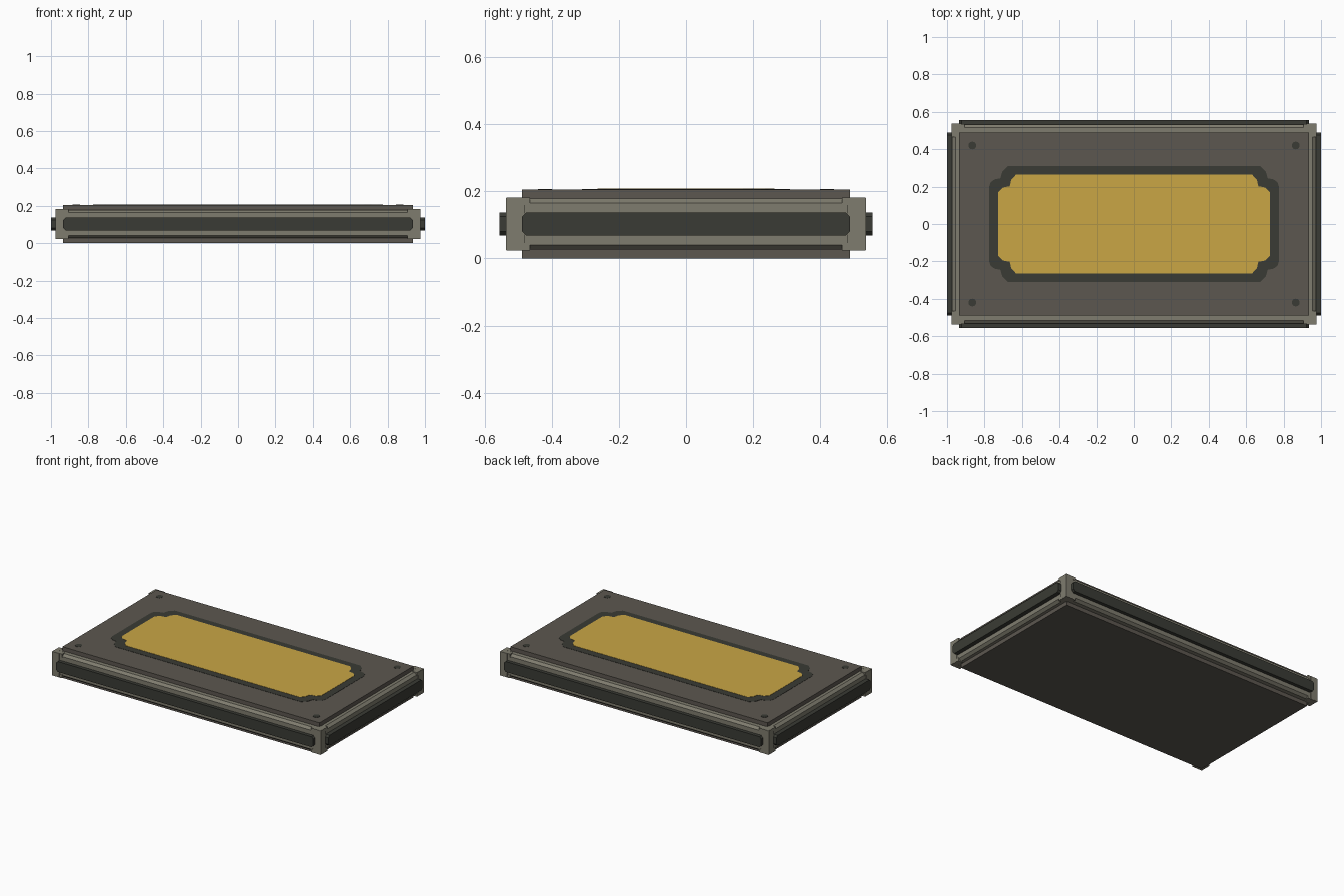
import bpy, bmesh, math
from mathutils import Vector

if "Cube" in bpy.data.objects:
    bpy.data.objects.remove(bpy.data.objects["Cube"])

ZM = 0.1025  # mid height of the slab


def mat(name, c):
    m = bpy.data.materials.new(name)
    m.diffuse_color = (*c, 1)
    m.use_nodes = True
    m.node_tree.nodes["Principled BSDF"].inputs["Base Color"].default_value = m.diffuse_color
    return m


BROWN = mat("brown grey", (0.107, 0.095, 0.079))
OLIVE = mat("olive grey", (0.212, 0.202, 0.157))
DARK = mat("dark green grey", (0.042, 0.044, 0.035))
GOLD = mat("gold", (0.585, 0.38, 0.06))


def finish(name, bm, m):
    bmesh.ops.recalc_face_normals(bm, faces=bm.faces)
    me = bpy.data.meshes.new(name)
    bm.to_mesh(me)
    bm.free()
    me.materials.append(m)
    ob = bpy.data.objects.new(name, me)
    bpy.context.collection.objects.link(ob)
    return ob


def add_box(bm, lo, hi):
    lo, hi = [min(a, b) for a, b in zip(lo, hi)], [max(a, b) for a, b in zip(lo, hi)]
    vs = bmesh.ops.create_cube(bm, size=1)["verts"]
    for v in vs:
        v.co = Vector([(h + l) / 2 + c * (h - l) for l, h, c in zip(lo, hi, v.co)])


def prism(bm, pts, vec):
    f = bm.faces.new([bm.verts.new(p) for p in pts])
    r = bmesh.ops.extrude_face_region(bm, geom=[f], use_keep_orig=True)
    bmesh.ops.translate(bm, vec=vec, verts=[g for g in r["geom"] if isinstance(g, bmesh.types.BMVert)])


def mirrored(quarter):
    q, r = quarter, quarter[::-1]
    return ([(x, y) for x, y in q] + [(-x, y) for x, y in r]
            + [(-x, -y) for x, y in q] + [(x, -y) for x, y in r])


def plate(name, pts, z0, z1, m):
    bm = bmesh.new()
    prism(bm, [(x, y, z0) for x, y in pts], (0, 0, z1 - z0))
    return finish(name, bm, m)


# main slab
bm = bmesh.new()
add_box(bm, (-0.935, -0.488, 0), (0.935, 0.488, 0.205))
finish("slab", bm, BROWN)

# chamfered rails and dark bumper strips on all four sides
# (along x?, half length, inner, outer rail, outer strip)
for axis, half, inner, rail, strip in (("x", 0.935, 0.47, 0.532, 0.555), ("y", 0.488, 0.915, 0.972, 1.0)):
    for s, side in ((-1, "negative"), (1, "positive")):
        def place(along, out, z):
            return (along, s * out, z) if axis == "x" else (s * out, along, z)
        prof = [(inner, 0.076), (rail - 0.017, 0.076), (rail, 0.062), (rail, -0.062),
                (rail - 0.017, -0.076), (inner, -0.076)]
        bm = bmesh.new()
        prism(bm, [place(-half, o, ZM + z) for o, z in prof], place(2 * half, 0, 0))
        finish(f"rail_{axis}_{side}", bm, OLIVE)
        shape = mirrored([(half, 0.022), (half - 0.012, 0.034)])
        bm = bmesh.new()
        prism(bm, [place(a, inner, ZM + z) for a, z in shape], place(0, strip - inner, 0))
        finish(f"bumper_strip_{axis}_{side}", bm, DARK)

# corner brackets: a post with short arms wrapping the rails
for sx in (-1, 1):
    for sy in (-1, 1):
        bm = bmesh.new()
        add_box(bm, (sx * 0.925, sy * 0.48, ZM - 0.078), (sx * 0.977, sy * 0.536, ZM + 0.078))
        for sz in (-1, 1):
            za, zb = ZM + sz * 0.056, ZM + sz * 0.079
            add_box(bm, (sx * 0.905, sy * 0.505, za), (sx * 0.976, sy * 0.535, zb))
            add_box(bm, (sx * 0.945, sy * 0.465, za), (sx * 0.976, sy * 0.535, zb))
        finish("corner_bracket", bm, OLIVE)

# inlaid top panel: dark border and gold field
plate("panel_border", mirrored([(0.775, 0.2), (0.767, 0.223), (0.748, 0.238), (0.715, 0.245),
                                (0.705, 0.28), (0.675, 0.31)]), 0.2, 0.2065, DARK)
plate("gold_panel", mirrored([(0.727, 0.17), (0.703, 0.195), (0.665, 0.202), (0.658, 0.235),
                              (0.632, 0.264)]), 0.2, 0.208, GOLD)

# corner screws
for sx in (-1, 1):
    for sy in (-1, 1):
        ring = [(sx * 0.865 + 0.021 * math.cos(i * math.pi / 6), sy * 0.42 + 0.021 * math.sin(i * math.pi / 6))
                for i in range(12)]
        plate("screw", ring, 0.2, 0.2065, DARK)
